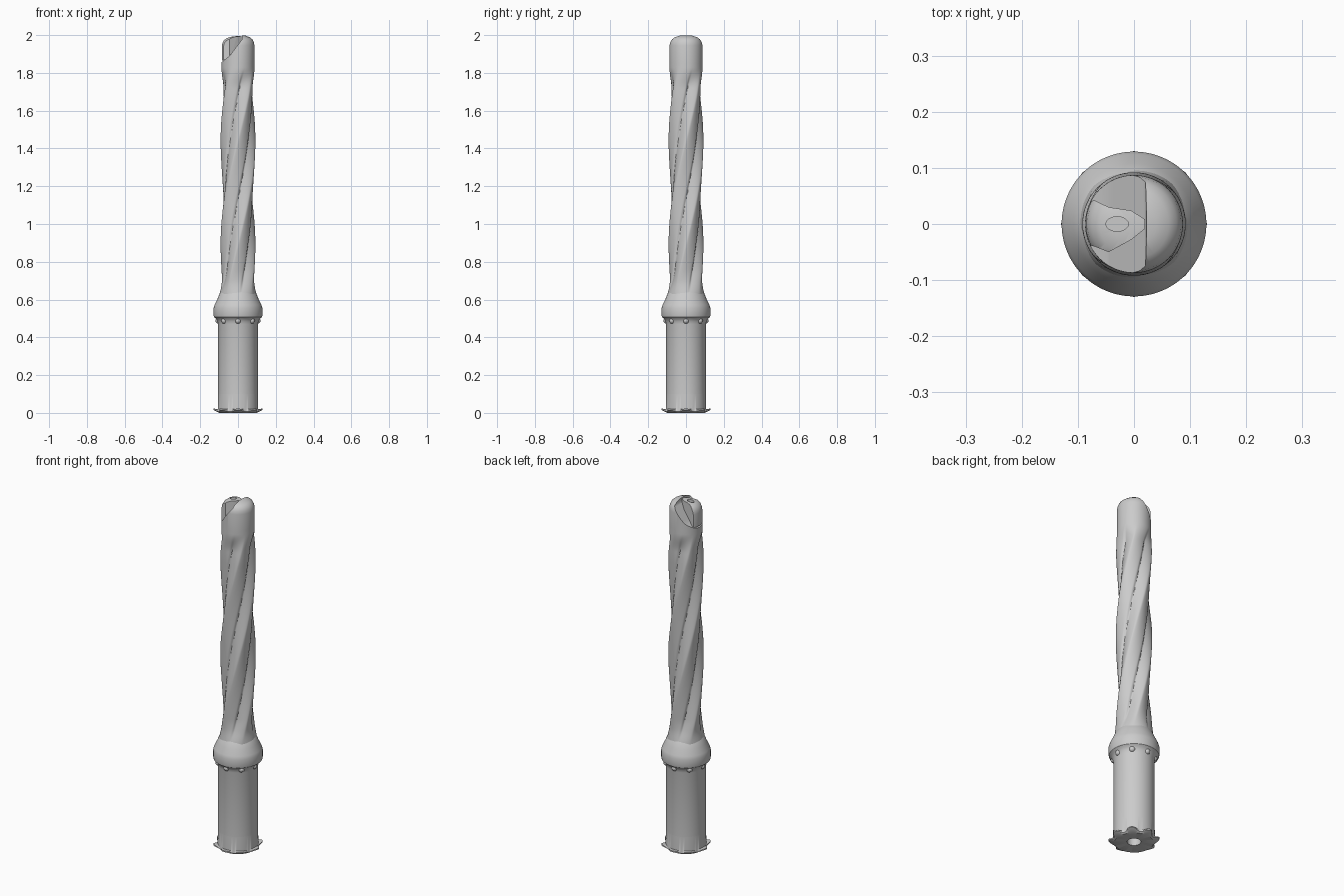
import bpy, bmesh
from math import sin, cos, pi, radians

if "Cube" in bpy.data.objects:
    bpy.data.objects.remove(bpy.data.objects["Cube"])

SEG = 128


def finish(name, bm, angle=35):
    bmesh.ops.recalc_face_normals(bm, faces=bm.faces)
    me = bpy.data.meshes.new(name)
    bm.to_mesh(me)
    bm.free()
    ob = bpy.data.objects.new(name, me)
    bpy.context.collection.objects.link(ob)
    smooth(ob, angle)
    return ob


def smooth(ob, angle=35):
    bpy.ops.object.select_all(action='DESELECT')
    ob.select_set(True)
    bpy.context.view_layer.objects.active = ob
    bpy.ops.object.shade_smooth_by_angle(angle=radians(angle))


def loft(name, rows, point):
    """Closed solid from rows of rings; point(r, z, a) places each vertex."""
    bm = bmesh.new()
    angs = [2 * pi * i / SEG for i in range(SEG)]
    rings = [[bm.verts.new(point(r, z, a)) for a in angs] for r, z in rows]
    for lo, hi in zip(rings, rings[1:]):
        for i in range(SEG):
            j = (i + 1) % SEG
            bm.faces.new((lo[i], lo[j], hi[j], hi[i]))
    bm.faces.new(rings[0])
    bm.faces.new(rings[-1])
    return finish(name, bm)


def boolean(ob, cutter, op):
    mod = ob.modifiers.new(op, 'BOOLEAN')
    mod.operation, mod.solver, mod.object = op, 'EXACT', cutter
    bpy.context.view_layer.objects.active = ob
    bpy.ops.object.modifier_apply(modifier=mod.name)


def prism(name, pts, lo, hi, axis):
    """Extrude a 2D outline along y or z."""
    bm = bmesh.new()
    put = (lambda u, v, t: (u, t, v)) if axis == 'y' else (lambda u, v, t: (u, v, t))
    a = [bm.verts.new(put(u, v, lo)) for u, v in pts]
    b = [bm.verts.new(put(u, v, hi)) for u, v in pts]
    bm.faces.new(a)
    bm.faces.new(b)
    for i in range(len(pts)):
        j = (i + 1) % len(pts)
        bm.faces.new((a[i], a[j], b[j], b[i]))
    ob = finish(name, bm)
    ob.hide_render = True
    return ob


def polar(r, z, a):
    return (r * cos(a), r * sin(a), z)


def step(x):
    x = max(0.0, min(1.0, x))
    return x * x * (3 - 2 * x)


# base flange with eight lobes and wavy rim
def lobed(r, z, a):
    if r > 0.108:
        r += 0.012 * cos(8 * a)
        z += 0.005 * (1 + cos(8 * a)) * (z > 0.005)
    return polar(r, z, a)


loft("base_flange", [(0.035, 0.1), (0.035, 0.004), (0.1, 0.0), (0.118, 0.006),
                     (0.118, 0.013), (0.106, 0.02), (0.105, 0.1)], lobed)

# shank and collar
loft("shank_and_collar", [(0.105, 0.06), (0.105, 0.47), (0.109, 0.485), (0.115, 0.497), (0.127, 0.507),
                          (0.129, 0.515), (0.129, 0.555), (0.124, 0.572), (0.108, 0.605),
                          (0.096, 0.635), (0.075, 0.66)], polar)

# small locating bumps under the collar
for i in range(8):
    a = i * pi / 4
    bm = bmesh.new()
    bmesh.ops.create_uvsphere(bm, u_segments=16, v_segments=10, radius=0.016)
    for v in bm.verts:
        v.co += type(v.co)(polar(0.103, 0.488, a))
    finish("collar_bump", bm, 60)


# twisted fluted body
def fluted(r, z, a):
    fade = step((z - 0.59) / 0.17) * (1 - step((z - 1.72) / 0.11))
    p = a - 2 * pi * (z - 1.4) / 2.2
    groove = 0.023 * (1 - abs(cos(2 * p))) + 0.006 * abs(sin(4 * p + 0.5))
    return polar(r - fade * groove, z, a)


dome = [(0.087, 1.85), (0.087, 1.945), (0.084, 1.962), (0.076, 1.978),
        (0.062, 1.989), (0.04, 1.997), (0.015, 2.0)]
rows = [(0.1 - 0.007 * step((z - 0.6) / 0.1) - 0.006 * step((z - 1.65) / 0.2), z)
        for z in [0.6 + 1.23 * i / 130 for i in range(131)]]
body = loft("fluted_body", rows + dome, fluted)

# slanted pocket at the tip
cutter = prism("pocket_cutter", [(0.025, 2.03), (0.02, 1.975), (-0.045, 1.89), (-0.12, 1.83),
                                 (-0.15, 2.03)], -0.2, 0.2, 'y')
boolean(body, cutter, 'DIFFERENCE')
bpy.data.objects.remove(cutter)
smooth(body)

# cutting insert seated in the pocket
insert = loft("cutting_insert", [(0.086, 1.84)] + [(r - 0.001, z - 0.006) for r, z in dome], polar)
wedge = prism("insert_wedge", [(0.02, -0.008), (-0.005, -0.028), (-0.045, -0.05), (-0.07, -0.04),
                               (-0.12, -0.03), (-0.12, 0.035), (-0.07, 0.042), (-0.045, 0.03),
                               (-0.005, 0.024), (0.02, 0.008)], 1.865, 2.1, 'z')
boolean(insert, wedge, 'INTERSECT')
hole = prism("insert_hole", [(-0.03 + 0.02 * cos(i * pi / 16), 0.013 * sin(i * pi / 16))
                             for i in range(32)], 1.955, 2.1, 'z')
boolean(insert, hole, 'DIFFERENCE')
for helper in (wedge, hole):
    bpy.data.objects.remove(helper)
smooth(insert)
